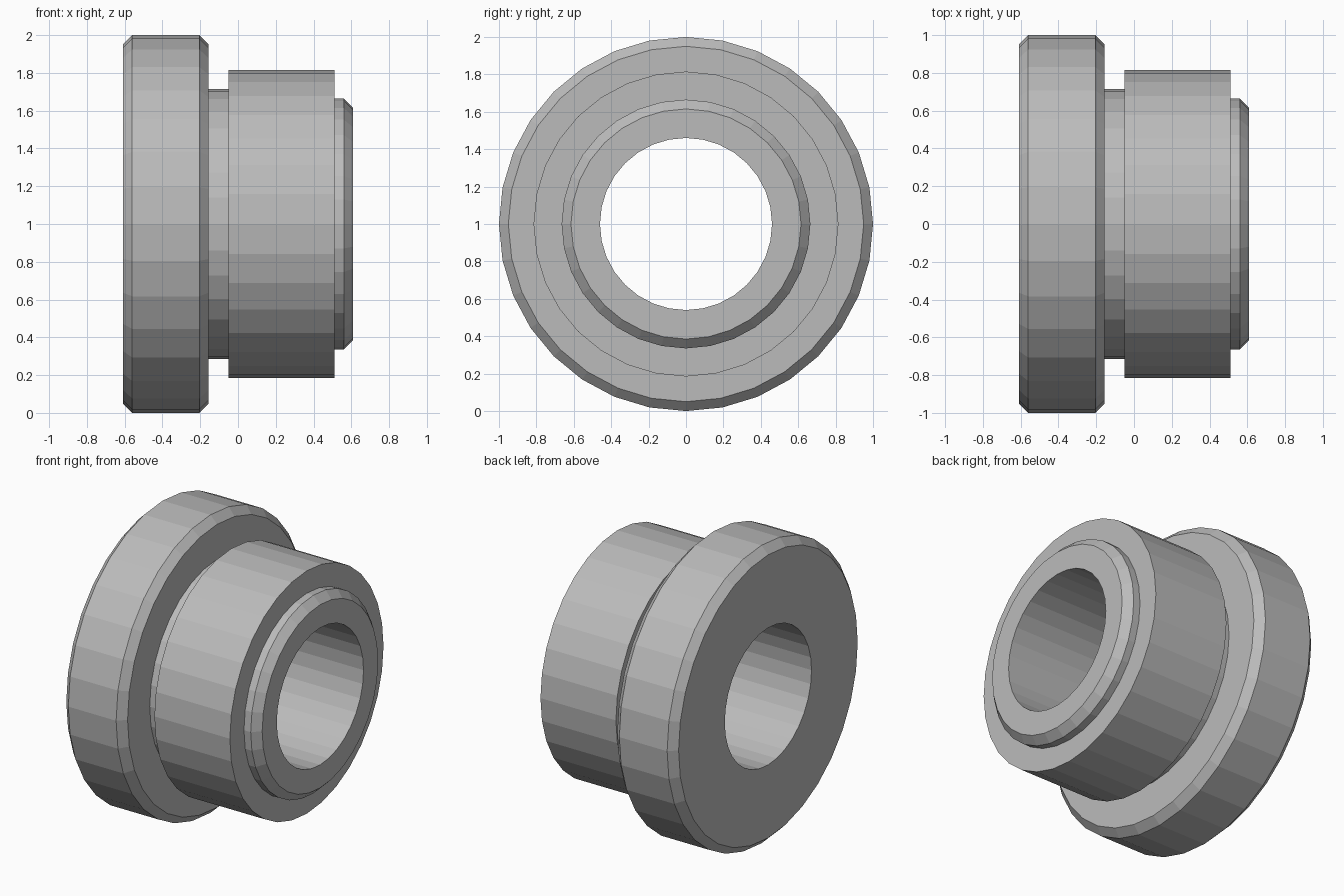
import bpy
import bmesh
from math import tau
from mathutils import Matrix, Vector

SEGMENTS = 32
AXIS_HEIGHT = 1.0

cube = bpy.data.objects.get("Cube")
if cube:
    bpy.data.objects.remove(cube, do_unlink=True)

# Plain grey metal
steel = bpy.data.materials.new("grey_metal")
steel.use_nodes = True
color = (0.5, 0.5, 0.5, 1.0)
steel.diffuse_color = color
steel.node_tree.nodes["Principled BSDF"].inputs["Base Color"].default_value = color


def lathe(name, profile, material):
    """Revolve a closed (x, radius) profile around the x axis."""
    bm = bmesh.new()
    rings = []
    for i in range(SEGMENTS):
        turn = Matrix.Rotation(tau * i / SEGMENTS, 3, 'X')
        rings.append([bm.verts.new(turn @ Vector((x, 0, r))) for x, r in profile])
    count = len(profile)
    for i, ring in enumerate(rings):
        following = rings[(i + 1) % SEGMENTS]
        for j in range(count):
            k = (j + 1) % count
            bm.faces.new((ring[j], ring[k], following[k], following[j]))
    bmesh.ops.recalc_face_normals(bm, faces=bm.faces)
    mesh = bpy.data.meshes.new(name)
    bm.to_mesh(mesh)
    bm.free()
    mesh.materials.append(material)
    obj = bpy.data.objects.new(name, mesh)
    obj.location.z = AXIS_HEIGHT
    bpy.context.collection.objects.link(obj)
    return obj


# Sections of the turned part, each running left to right
flange = [(-0.61, 0.95), (-0.56, 1.0), (-0.205, 1.0), (-0.155, 0.95)]
neck = [(-0.155, 0.715), (-0.05, 0.715)]
hub = [(-0.05, 0.815), (0.51, 0.815)]
nose = [(0.51, 0.665), (0.56, 0.665), (0.61, 0.615)]
bore = [(0.61, 0.46), (-0.61, 0.46)]

lathe("flanged_bushing", flange + neck + hub + nose + bore, steel)
